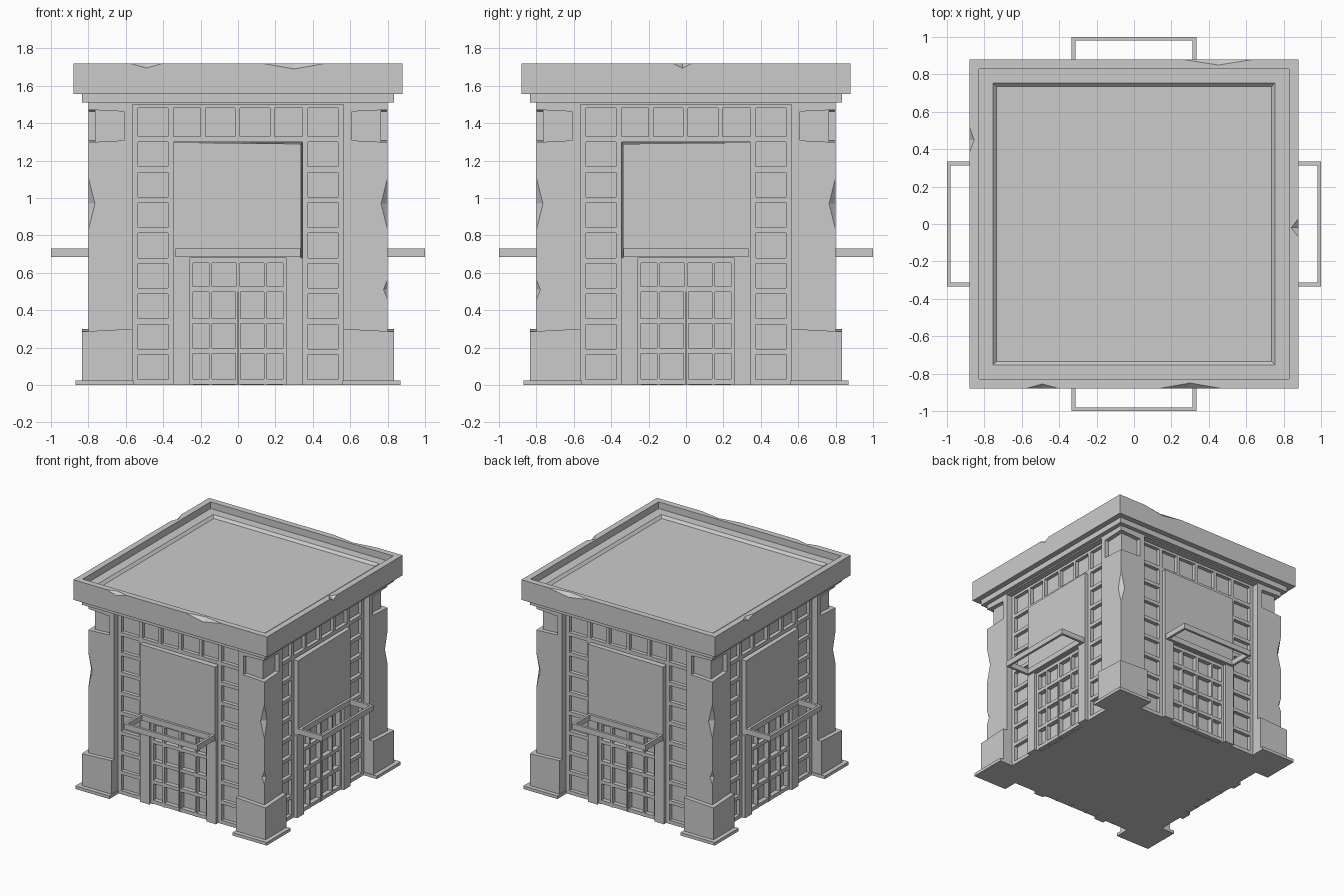
import bpy, bmesh, math
from mathutils import Matrix, Vector

if "Cube" in bpy.data.objects:
    bpy.data.objects.remove(bpy.data.objects["Cube"])

SIDES = [Matrix.Rotation(math.radians(90 * i), 4, 'Z') for i in range(4)]


def finish(bm, name):
    bmesh.ops.recalc_face_normals(bm, faces=bm.faces[:])
    me = bpy.data.meshes.new(name)
    bm.to_mesh(me)
    bm.free()
    ob = bpy.data.objects.new(name, me)
    bpy.context.collection.objects.link(ob)
    return ob


def box(bm, x, y, z, rot=Matrix(), tweak=None):
    """Box from (min, max) pairs; tweak may move each corner before rotation."""
    vs = []
    for a in x:
        for b in y:
            for c in z:
                p = Vector((a, b, c))
                if tweak:
                    p = tweak(p)
                vs.append(bm.verts.new(rot @ p))
    for f in ((0, 1, 3, 2), (4, 6, 7, 5), (0, 4, 5, 1), (2, 3, 7, 6), (0, 2, 6, 4), (1, 5, 7, 3)):
        bm.faces.new([vs[i] for i in f])


def square_loft(name, rings):
    """Stack of square rings (half width, z), capped at both ends."""
    bm = bmesh.new()
    loops = [[bm.verts.new((r * a, r * b, z)) for a, b in ((-1, -1), (1, -1), (1, 1), (-1, 1))]
             for r, z in rings]
    for lo, hi in zip(loops, loops[1:]):
        for i in range(4):
            j = (i + 1) % 4
            bm.faces.new((lo[i], lo[j], hi[j], hi[i]))
    bm.faces.new(loops[0])
    bm.faces.new(loops[-1])
    return finish(bm, name)


def chip(ob, chips):
    """Knock octahedral chips out of edges: (centre, radii)."""
    bm = bmesh.new()
    for c, r in chips:
        m = Matrix.Translation(c) @ Matrix.Diagonal((*r, 1))
        bmesh.ops.create_uvsphere(bm, u_segments=4, v_segments=2, radius=1, matrix=m)
    cutter = finish(bm, "chip_cutter")
    cutter.hide_render = True
    mod = ob.modifiers.new("chips", 'BOOLEAN')
    mod.operation, mod.solver, mod.object = 'DIFFERENCE', 'EXACT', cutter
    dg = bpy.context.evaluated_depsgraph_get()
    me = bpy.data.meshes.new_from_object(ob.evaluated_get(dg))
    ob.modifiers.clear()
    ob.data = me
    bpy.data.objects.remove(cutter)


# Core and roof
square_loft("wall_core", [(.72, 0), (.72, 1.54)])
square_loft("cornice", [(.80, 1.50), (.80, 1.51), (.835, 1.51), (.835, 1.56)])
roof = square_loft("roof", [(.88, 1.555), (.88, 1.72), (.83, 1.72), (.83, 1.665),
                            (.755, 1.665), (.735, 1.645)])
chip(roof, [((.30, -.88, 1.72), (.17, .03, .03)), ((-.49, -.88, 1.72), (.09, .025, .025)),
            ((.45, .88, 1.72), (.19, .03, .03)), ((-.88, .45, 1.72), (.025, .07, .025)),
            ((.88, -.02, 1.72), (.04, .05, .025))])


# Corner pillars
def droop(top, amount):
    def f(p):
        if p.x > .7 and p.y > .7 and abs(p.z - top) < .001:
            p.z += amount
        return p
    return f


shaft, neck, plinth, foot = (bmesh.new() for _ in range(4))
I = .565
for R in SIDES:
    box(shaft, (I, .80), (I, .80), (.001, 1.31), R, droop(1.31, -.012))
    box(neck, (I, .765), (I, .765), (1.28, 1.49), R)
    box(neck, (I, .61), (.70, .80), (1.28, 1.49), R)
    box(neck, (.70, .80), (I, .61), (1.28, 1.49), R)
    box(neck, (I, .80), (I, .80), (1.46, 1.51), R, droop(1.46, .012))
    box(plinth, (I, .835), (I, .835), (.01, .30), R, droop(.30, -.014))
    box(foot, (.56, .87), (.56, .87), (0, .025), R)
shaft = finish(shaft, "pillar_shafts")
finish(neck, "pillar_necks")
finish(plinth, "pillar_plinths")
finish(foot, "pillar_feet")
chips = [((.8 * a, .8 * b, .97), (.035, .035, .14)) for a in (-1, 1) for b in (-1, 1)]
chips += [((.8 * a, -.8 * a, .51), (.022, .022, .055)) for a in (-1, 1)]
chip(shaft, chips)

# Window lattice, door surround, door lattice and canopy rail on every side
lattice, surround, doors, rail = (bmesh.new() for _ in range(4))
for k, R in enumerate(SIDES):
    s = 1 if k % 2 == 0 else -1
    Y = (-.75, -.71)
    # vertical and horizontal window bars
    for m in (-1, 1):
        for c in (.55, .36):
            box(lattice, (m * c - .015, m * c + .015), Y, (0, 1.51), R)
        for i in range(8):
            z = .015 + .1625 * i
            box(lattice, (m * .455 - .1, m * .455 + .1), Y, (z - .015, z + .015), R)
    for z in (1.315, 1.495):
        box(lattice, (-.56, .56), Y, (z - .015, z + .015), R)
    for c in (-.187, -.003, .183):
        box(lattice, (c - .013, c + .013), Y, (1.31, 1.50), R)

    # raised panel above the door with one worn edge, and its jambs
    def worn(p):
        if p.y < -.77 and p.x * s > .3:
            p.x -= s * .008
        if p.y < -.77 and p.z > 1.2 and p.x * s > 0:
            p.z -= .008
        return p
    box(surround, (-.345, .345), (-.78, -.71), (.68, 1.297), R, worn)
    for m in (-1, 1):
        box(surround, sorted((m * .26, m * .345)), (-.78, -.71), (0, .68), R)

    # double door with a transom row
    D = (-.757, -.71)
    for z in (.0175, .1825, .3425, .5125, .668):
        w = .25 if z > .5 else .0
        for m in (-1, 1):
            box(doors, sorted((m * (0 if w else .004), m * .26)), D, (z - .0145, z + .0145), R)
    for m in (-1, 1):
        for a, b, h in ((.24, .262, .68), (.139, .155, .68), (.004, .013, .51)):
            box(doors, sorted((m * a, m * b)), D, (0, h), R)
    box(doors, (-.012, .012), D, (.51, .68), R)

    # open canopy rail
    Z = (.685, .73)
    box(rail, (-.333, .333), (-1.0, -.98), Z, R)
    box(rail, (-.333, .333), (-.80, -.76), Z, R)
    for m in (-1, 1):
        box(rail, sorted((m * .313, m * .333)), (-.99, -.76), Z, R)
finish(lattice, "window_lattice")
finish(surround, "door_surrounds")
finish(doors, "door_lattice")
finish(rail, "canopy_rails")
